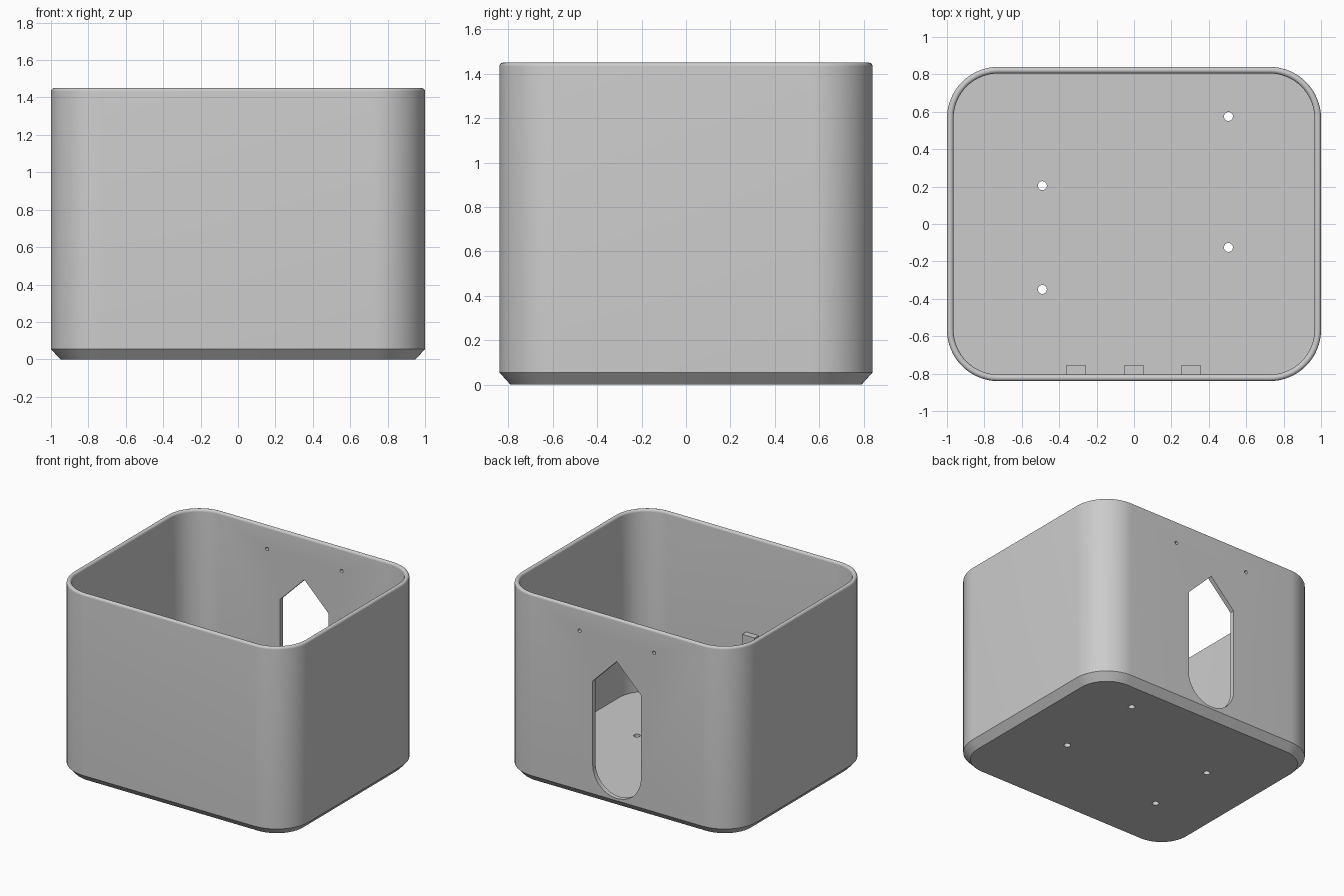
import bpy, bmesh, math

if "Cube" in bpy.data.objects:
    bpy.data.objects.remove(bpy.data.objects["Cube"])

gray = bpy.data.materials.new("plain_gray")
gray.use_nodes = True
gray.diffuse_color = (0.6, 0.6, 0.6, 1)
gray.node_tree.nodes["Principled BSDF"].inputs["Base Color"].default_value = (0.6, 0.6, 0.6, 1)

HALF_X, HALF_Y, HEIGHT = 1.0, 0.84, 1.45
CORNER, WALL, FLOOR = 0.275, 0.035, 0.053


def add_object(name, bm):
    bmesh.ops.recalc_face_normals(bm, faces=bm.faces)
    mesh = bpy.data.meshes.new(name)
    bm.to_mesh(mesh)
    bm.free()
    mesh.materials.append(gray)
    obj = bpy.data.objects.new(name, mesh)
    bpy.context.collection.objects.link(obj)
    return obj


def rounded_ring(bm, inset, z, steps=16):
    r = CORNER - inset
    verts = []
    for quarter, (sx, sy) in enumerate([(1, 1), (-1, 1), (-1, -1), (1, -1)]):
        for i in range(steps + 1):
            a = (quarter + i / steps) * math.pi / 2
            verts.append(bm.verts.new((sx * (HALF_X - CORNER) + r * math.cos(a),
                                       sy * (HALF_Y - CORNER) + r * math.sin(a), z)))
    return verts


def prism(name, outline, start, end):
    """Solid between two copies of an outline; start and end are offsets."""
    bm = bmesh.new()
    rings = [[bm.verts.new([p[k] + off[k] for k in range(3)]) for p in outline]
             for off in (start, end)]
    bm.faces.new(rings[0])
    bm.faces.new(rings[1][::-1])
    n = len(outline)
    for i in range(n):
        j = (i + 1) % n
        bm.faces.new((rings[0][i], rings[0][j], rings[1][j], rings[1][i]))
    return add_object(name, bm)


def circle(r, n=24):
    return [(r * math.cos(math.tau * i / n), r * math.sin(math.tau * i / n)) for i in range(n)]


# Open box: chamfered foot, straight walls, rounded rim, inner walls and floor
half = WALL / 2
profile = [(0.05, 0), (0, 0.055)]
for i in range(13):
    a = math.pi * i / 12
    profile.append((half - half * math.cos(a), HEIGHT - half + half * math.sin(a)))
profile.append((WALL, FLOOR))

bm = bmesh.new()
rings = [rounded_ring(bm, inset, z) for inset, z in profile]
for low, high in zip(rings, rings[1:]):
    for i in range(len(low)):
        j = (i + 1) % len(low)
        bm.faces.new((low[i], low[j], high[j], high[i]))
bm.faces.new(rings[0][::-1])
bm.faces.new(rings[-1])
box = add_object("box_shell", bm)

# Arched opening in the back wall, round below and pointed above
w, bottom, shoulder = 0.205, 0.073, 0.92
arch = [(w, shoulder), (0, shoulder + w), (-w, shoulder)]
for i in range(25):
    a = math.pi + math.pi * i / 24
    arch.append((w * math.cos(a), bottom + w + w * math.sin(a)))
cutters = [prism("opening_cutter", [(x, 0, z) for x, z in arch], (0, 0.7, 0), (0, 1, 0))]

# Small screw holes above the opening
for x in (-0.317, 0.317):
    cutters.append(prism("wall_hole_cutter", [(u, 0, v) for u, v in circle(0.013)],
                         (x, 0.7, 1.276), (x, 1, 1.276)))

# Drain holes in the floor
for x, y in [(-0.49, 0.205), (-0.49, -0.35), (0.505, 0.575), (0.505, -0.125)]:
    cutters.append(prism("floor_hole_cutter", [(u, v, 0) for u, v in circle(0.024)],
                         (x, y, -0.1), (x, y, 0.2)))

bpy.context.view_layer.objects.active = box
for cutter in cutters:
    cutter.hide_render = True
    mod = box.modifiers.new("cut", "BOOLEAN")
    mod.operation = "DIFFERENCE"
    mod.solver = "EXACT"
    mod.object = cutter
    bpy.ops.object.modifier_apply(modifier=mod.name)
    bpy.data.objects.remove(cutter)

bpy.ops.object.select_all(action="DESELECT")
box.select_set(True)
bpy.ops.object.shade_smooth_by_angle(angle=math.radians(30))

# Small tabs on the inside of the front wall
for name, x, top in [("right_tab", -0.31, 0.5), ("middle_tab", 0, 0.71), ("left_tab", 0.305, 0.5)]:
    base = [(-0.053, -0.81, 0), (0.053, -0.81, 0), (0.053, -0.757, 0), (-0.053, -0.757, 0)]
    prism(name, base, (x, 0, top - 0.1), (x, 0, top))
